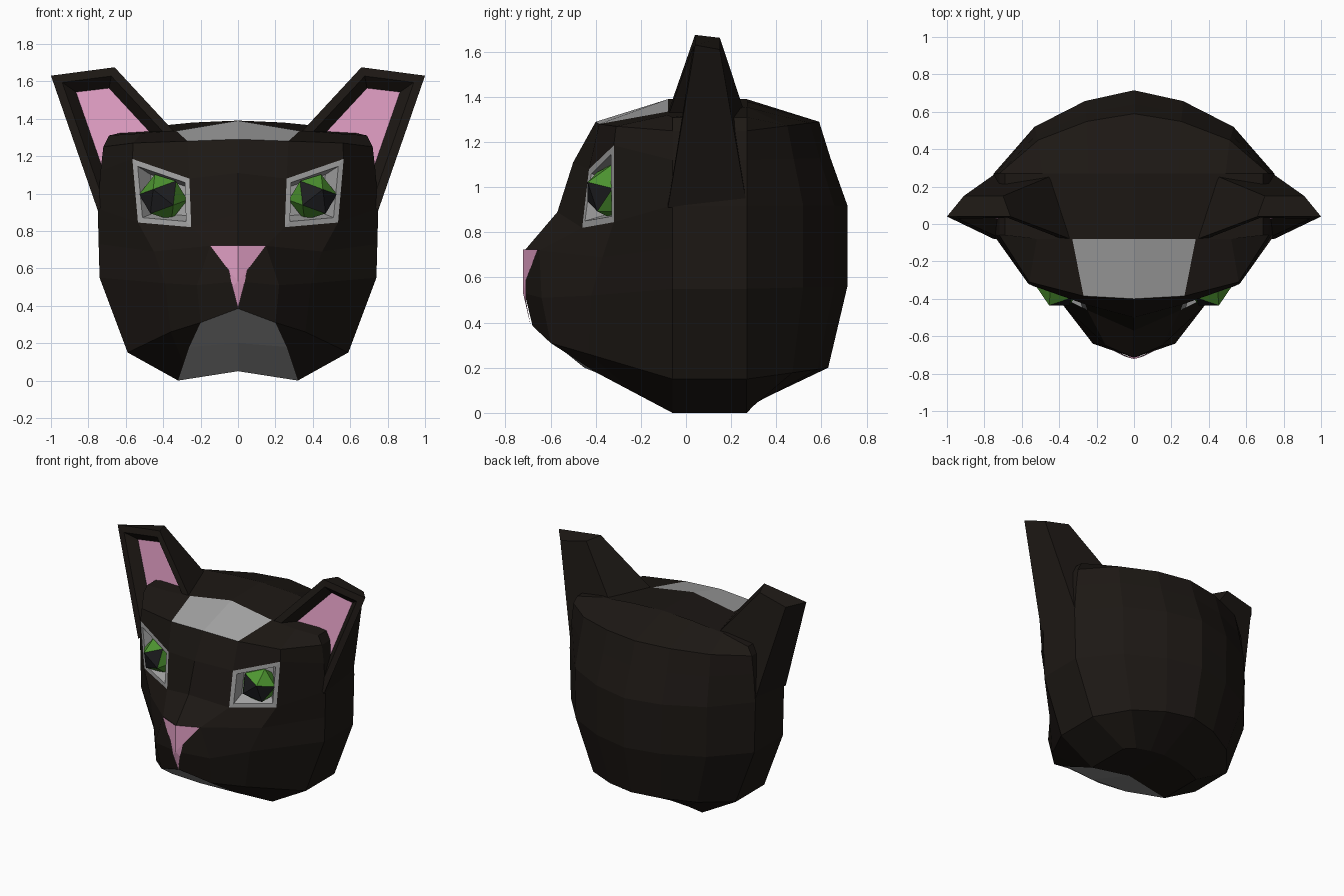
import bpy, bmesh
from mathutils import Vector, Matrix

if "Cube" in bpy.data.objects:
    bpy.data.objects.remove(bpy.data.objects["Cube"])


def mat(name, rgb):
    m = bpy.data.materials.new(name)
    m.diffuse_color = (*rgb, 1)
    m.use_nodes = True
    m.node_tree.nodes["Principled BSDF"].inputs["Base Color"].default_value = m.diffuse_color
    return m


FUR = mat("dark_fur", (0.012, 0.009, 0.007))
GREY = mat("grey_fur", (0.38, 0.38, 0.38))
PINK = mat("pink_skin", (0.72, 0.33, 0.53))
GREEN = mat("green_iris", (0.075, 0.30, 0.03))
BLACK = mat("dark_pupil", (0.012, 0.012, 0.014))


def finish(bm, name, mats):
    """Turn a half mesh into an object mirrored across x = 0."""
    me = bpy.data.meshes.new(name)
    bm.to_mesh(me)
    bm.free()
    ob = bpy.data.objects.new(name, me)
    bpy.context.collection.objects.link(ob)
    for m in mats:
        me.materials.append(m)
    mod = ob.modifiers.new("mirror", 'MIRROR')
    mod.merge_threshold = 0.0005
    return ob


def recess(bm, face, rim, slope, depth):
    """Inset a rim, then push the middle inward."""
    bmesh.ops.inset_region(bm, faces=[face], thickness=rim, use_even_offset=True)
    rim_faces = {f for e in face.edges for f in e.link_faces if f is not face}
    bmesh.ops.inset_region(bm, faces=[face], thickness=slope, depth=-depth,
                           use_even_offset=True)
    return rim_faces


# Head: rows from crown to chin; three face columns, then an arc round the back
face_cols = [
    [(0, -.08, 1.39), (.33, -.08, 1.335), (.52, -.08, 1.32)],
    [(0, -.40, 1.29), (.27, -.385, 1.28), (.56, -.31, 1.27)],
    [(0, -.50, 1.11), (.26, -.43, 1.08), (.565, -.32, 1.185)],
    [(0, -.57, .89), (.25, -.46, .82), (.535, -.32, .845)],
    [(0, -.715, .72), (.15, -.65, .72), (.45, -.37, .69)],
    [(0, -.715, .53), (.22, -.64, .51), (.39, -.42, .52)],
    [(0, -.68, .385), (.20, -.60, .31), (.36, -.43, .26)],
    [(0, -.45, .20), (.26, -.40, .18), (.29, -.23, .09)],
]
# half width, rearmost y, z at the side, z at the back
back_rows = [
    (.69, .27, 1.31, 1.39), (.72, .59, 1.25, 1.29), (.735, .64, 1.12, 1.13),
    (.75, .715, .92, .92), (.745, .715, .73, .73), (.74, .715, .55, .56),
    (.59, .63, .15, .20), (.32, .315, 0, .05),
]
arc = [(1, None), (1, 0), (.71, .56), (.35, .87), (0, 1)]

bm = bmesh.new()
grid = []
for front, (w, yb, zs, zb) in zip(face_cols, back_rows):
    pts = list(front)
    for sx, t in arc:
        y = -.06 if t is None else .27 + (yb - .27) * t
        pts.append((w * sx, y, zs + (zb - zs) * (t or 0)))
    grid.append([bm.verts.new(p) for p in pts])

eye_face = None
for r in range(7):
    for c in range(7):
        f = bm.faces.new((grid[r][c], grid[r + 1][c], grid[r + 1][c + 1], grid[r][c + 1]))
        if c == 0 and r in (0, 6):          # forehead patch and chin
            f.material_index = 1
        if (r, c) == (2, 1):
            eye_face = f
bm.faces.new(grid[0])                        # crown
keel = bm.verts.new((0, -.05, .05))
chin = bm.faces.new(grid[7][:4] + [keel])    # throat patch
chin.material_index = 1
bm.faces.new([keel] + grid[7][3:])           # underside
bmesh.ops.recalc_face_normals(bm, faces=bm.faces)
bm.normal_update()
if eye_face.normal.y > 0:
    bmesh.ops.reverse_faces(bm, faces=bm.faces)

# Eye sockets
eye_face.material_index = 1
recess(bm, eye_face, .028, .03, .10)
finish(bm, "head", [FUR, GREY])

# Ears: a tapered block with a recessed pink inside
bm = bmesh.new()
front = [(.34, -.08, 1.33), (.75, -.08, .91), (1.0, .04, 1.63), (.66, .04, 1.675)]
back = [(.41, .27, 1.30), (.74, .27, .92), (.91, .15, 1.61), (.70, .15, 1.662)]
fv = [bm.verts.new(p) for p in front]
bv = [bm.verts.new(p) for p in back]
opening = bm.faces.new(fv)
bm.faces.new(bv[::-1])
for i in range(4):
    j = (i + 1) % 4
    bm.faces.new((fv[i], bv[i], bv[j], fv[j]))
bmesh.ops.recalc_face_normals(bm, faces=bm.faces)
bm.normal_update()
recess(bm, opening, .045, .05, .07)
opening.material_index = 1
finish(bm, "ears", [FUR, PINK])

# Eyes: faceted balls with dark pupil facets
bm = bmesh.new()
bmesh.ops.create_icosphere(bm, subdivisions=1, radius=.13,
                           matrix=Matrix.Translation((.40, -.325, .98))
                           @ Matrix.Rotation(.35, 4, 'Y'))
bm.normal_update()
look = Vector((.15, -1, 0)).normalized()
for f in sorted(bm.faces, key=lambda f: -f.normal.dot(look))[:3]:
    f.material_index = 1
finish(bm, "eyes", [GREEN, BLACK])

# Nose: pink triangle running down to the lip
bm = bmesh.new()
n = [bm.verts.new(p) for p in [(0, -.722, .723), (.15, -.657, .723), (.05, -.708, .59),
                               (0, -.722, .53), (.03, -.71, .50), (0, -.688, .385)]]
for ids in [(0, 3, 2, 1), (3, 4, 2), (3, 5, 4)]:
    bm.faces.new([n[i] for i in ids])
bm.normal_update()
for f in bm.faces:
    if f.normal.y > 0:
        f.normal_flip()
finish(bm, "nose", [PINK])
